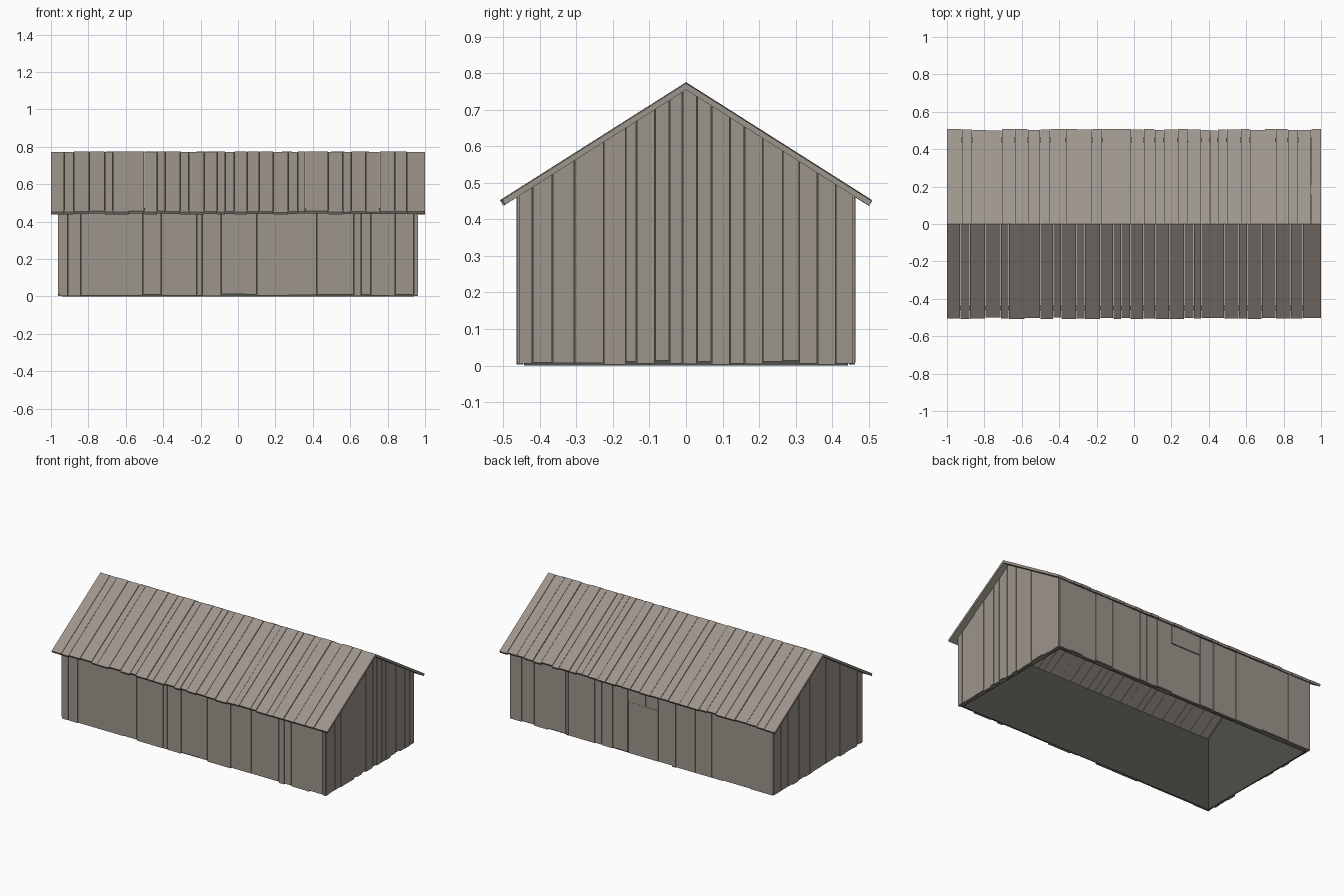
import bpy, bmesh, random
from mathutils import Vector

random.seed(4)
cube = bpy.data.objects.get("Cube")
if cube:
    bpy.data.objects.remove(cube)

# Main dimensions
WALL_X, WALL_Y = 0.96, 0.462      # outer faces of the planking
THICK = 0.014                     # plank thickness
RIDGE, SLOPE = 0.774, 0.634       # roof ridge height and pitch
ROOF_X, ROOF_Y, ROOF_T = 1.0, 0.505, 0.018
GAP = 0.0012                      # half the gap between planks
DOOR = (-0.12, 0.10, 0.34)        # door left, right and top


def material(name, color):
    m = bpy.data.materials.new(name)
    m.use_nodes = True
    m.diffuse_color = (*color, 1)
    m.node_tree.nodes["Principled BSDF"].inputs["Base Color"].default_value = (*color, 1)
    return m


weathered = material("weathered wood", (0.34, 0.30, 0.262))
dark = material("dark lining", (0.078, 0.08, 0.067))


def finish(name, bm, mat):
    bmesh.ops.recalc_face_normals(bm, faces=bm.faces)
    mesh = bpy.data.meshes.new(name)
    bm.to_mesh(mesh)
    bm.free()
    mesh.materials.append(mat)
    obj = bpy.data.objects.new(name, mesh)
    bpy.context.scene.collection.objects.link(obj)
    return obj


def prism(bm, outline, push):
    """Close a flat outline and its pushed copy into a solid board."""
    a = [bm.verts.new(p) for p in outline]
    b = [bm.verts.new(Vector(p) + Vector(push)) for p in outline]
    bm.faces.new(a)
    bm.faces.new(b[::-1])
    for i in range(len(a)):
        j = (i + 1) % len(a)
        bm.faces.new((a[i], b[i], b[j], a[j]))


def under_roof(y):
    return RIDGE - ROOF_T - SLOPE * abs(y)


def jitter(amount):
    return random.uniform(-amount, amount)


def boards(cuts, start, end):
    """Pairs of board edges between neighbouring cuts."""
    edges = [start] + sorted(cuts) + [end]
    return [(a + GAP, b - GAP) for a, b in zip(edges, edges[1:])]


def random_cuts(start, end, low, high):
    cuts, at = [], start + random.uniform(low, high)
    while at < end - low:
        cuts.append(at)
        at += random.uniform(low, high)
    return cuts


def gable_outline(x, a, b, bottom):
    pts = [(x, a, bottom), (x, b, bottom), (x, b, under_roof(b))]
    if a < 0 < b:
        pts.append((x, 0, under_roof(0)))
    return pts + [(x, a, under_roof(a))]


# Long walls of upright boards, with a doorway at the back
front_cuts = [-.91, -.84, -.51, -.41, -.22, -.19, -.09, .04, .10, .27, .42,
              .62, .66, .71, .81, .84, .94]
back_cuts = [-.79, -.59, -.51, -.39, -.25, -.22, DOOR[0], -.03, .04, DOOR[1],
             .21, .29, .34, .53, .55, .68, .78, .87]
for name, side, cuts in (("front_wall", -1, front_cuts), ("back_wall", 1, back_cuts)):
    bm = bmesh.new()
    for a, b in boards(cuts, -WALL_X + 0.004, WALL_X - 0.004):
        y = side * (WALL_Y + jitter(0.002))
        over_door = side > 0 and DOOR[0] < (a + b) / 2 < DOOR[1]
        z = DOOR[2] + 0.003 if over_door else random.uniform(0.002, 0.013)
        top = under_roof(WALL_Y) - 0.001
        prism(bm, [(a, y, z), (b, y, z), (b, y, top), (a, y, top)], (0, -side * THICK, 0))
    finish(name, bm, weathered)

# Plain door set slightly back in its opening
bm = bmesh.new()
a, b, top = DOOR[0] + 0.003, DOOR[1] - 0.003, DOOR[2]
y = WALL_Y - 0.004
prism(bm, [(a, y, 0.006), (b, y, 0.006), (b, y, top), (a, y, top)], (0, -0.01, 0))
finish("back_door", bm, weathered)

# Gable walls of upright boards cut to the roof pitch
right_cuts = [-.42, -.365, -.305, -.225, -.165, -.135, -.085, -.045, -.01, .03,
              .07, .12, .16, .21, .265, .31, .36, .41]
left_cuts = random_cuts(-0.45, 0.45, 0.03, 0.075)
for name, side, cuts in (("left_gable", 1, right_cuts), ("right_gable", -1, left_cuts)):
    bm = bmesh.new()
    for a, b in boards(cuts, -WALL_Y + 0.004, WALL_Y - 0.004):
        x = side * (WALL_X + jitter(0.002))
        prism(bm, gable_outline(x, a, b, random.uniform(0.003, 0.014)), (-side * THICK, 0, 0))
    finish(name, bm, weathered)

# Dark lining behind the boards, open at the bottom
bm = bmesh.new()
lx, ly = WALL_X - THICK - 0.004, WALL_Y - THICK - 0.004
for side in (-1, 1):
    y, top = side * ly, under_roof(ly) - 0.001
    prism(bm, [(-lx, y, 0), (lx, y, 0), (lx, y, top), (-lx, y, top)], (0, -side * 0.005, 0))
    prism(bm, gable_outline(side * lx, -ly, ly, 0), (-side * 0.005, 0, 0))
finish("wall_lining", bm, dark)

# Roof slopes of boards running from ridge to eave
for name, side in (("front_roof", -1), ("back_roof", 1)):
    bm = bmesh.new()
    for a, b in boards(random_cuts(-ROOF_X, ROOF_X, 0.04, 0.085), -ROOF_X - GAP, ROOF_X + GAP):
        lift, reach = jitter(0.002), ROOF_Y + jitter(0.004)
        ridge, eave = RIDGE + lift, RIDGE + lift - SLOPE * reach
        low = reach - ROOF_T * 0.45
        outline = [(a, 0, ridge), (a, side * reach, eave),
                   (a, side * low, ridge - ROOF_T - SLOPE * low), (a, 0, ridge - ROOF_T)]
        prism(bm, outline, (b - a, 0, 0))
    finish(name, bm, weathered)
